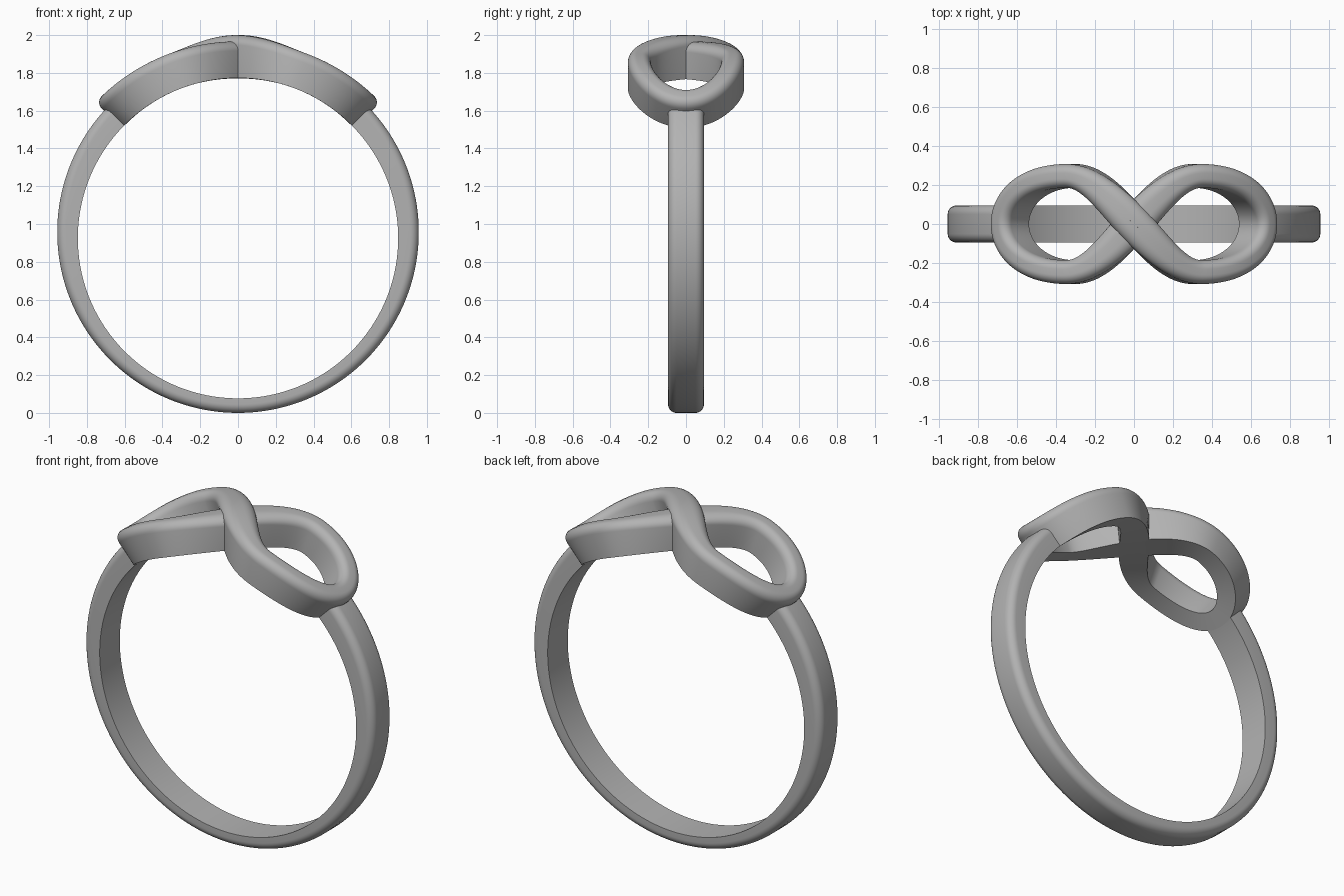
import bpy, bmesh, math
from mathutils import Vector

if "Cube" in bpy.data.objects:
    bpy.data.objects.remove(bpy.data.objects["Cube"])

CENTRE_Z, INNER = 0.925, 0.848     # finger hole
OUTER = 0.957                      # outer circle of the band, resting on z = 0

metal = bpy.data.materials.new("grey metal")
metal.use_nodes = True
grey = (0.45, 0.45, 0.45, 1)
metal.diffuse_color = grey
metal.node_tree.nodes["Principled BSDF"].inputs["Base Color"].default_value = grey


def wrap(angle, y, r):
    """Polar position around the finger hole, angle measured from the top."""
    return Vector((r * math.sin(angle), y, CENTRE_Z + r * math.cos(angle)))


def section(half, top, round_w, round_h, steps=8):
    """Flat-bottomed section with rounded upper corners: (side offset, radius)."""
    right = [(half, INNER)]
    for i in range(steps + 1):
        a = math.pi / 2 * i / steps
        right.append((half - round_w * (1 - math.cos(a)),
                      top - round_h * (1 - math.sin(a))))
    return right + [(-s, r) for s, r in reversed(right)]


def loft(name, rings, closed):
    bm = bmesh.new()
    rows = [[bm.verts.new(p) for p in ring] for ring in rings]
    n = len(rows[0])
    for i in range(len(rows) - (0 if closed else 1)):
        a, b = rows[i], rows[(i + 1) % len(rows)]
        for j in range(n):
            bm.faces.new((a[j], a[(j + 1) % n], b[(j + 1) % n], b[j]))
    if not closed:
        bm.faces.new(rows[0])
        bm.faces.new(rows[-1])
    bmesh.ops.recalc_face_normals(bm, faces=bm.faces)
    mesh = bpy.data.meshes.new(name)
    bm.to_mesh(mesh)
    bm.free()
    obj = bpy.data.objects.new(name, mesh)
    bpy.context.collection.objects.link(obj)
    mesh.materials.append(metal)
    bpy.ops.object.select_all(action='DESELECT')
    obj.select_set(True)
    bpy.context.view_layer.objects.active = obj
    bpy.ops.object.shade_smooth_by_angle(angle=math.radians(40))


# Band: open hoop, thin at the bottom, its ends buried in the knot
def band_radius(angle):
    d = OUTER - CENTRE_Z
    return d * math.cos(angle) + math.sqrt(OUTER**2 - (d * math.sin(angle))**2)


START, COUNT = 0.76, 144
rings = []
for i in range(COUNT + 1):
    a = START + (2 * math.pi - 2 * START) * i / COUNT
    rings.append([wrap(a, s, r) for s, r in section(0.095, band_radius(a), 0.045, 0.045)])
loft("band", rings, False)

# Infinity knot: a closed figure-eight strip wrapped over the top of the hoop
CREST, REACH, HEIGHT = 0.36, 0.39, 0.247


def half_lobe(steps=32):
    """Quarter of the figure eight, from the crossing to the far end."""
    inner = [(CREST * i / steps, HEIGHT * math.sin(math.pi / 2 * i / steps))
             for i in range(steps)]
    outer = [(CREST + REACH * math.sin(math.pi / 2 * i / steps),
              HEIGHT * math.cos(math.pi / 2 * i / steps)) for i in range(steps + 1)]
    return inner + outer


quarter = half_lobe()
back = [(a, -y) for a, y in reversed(quarter[1:-1])]
right = quarter + back                       # rises at the back, returns at the front
left = [(-a, y) for a, y in right]
path = right + left

rings = []
for i, (a, y) in enumerate(path):
    p, q = path[i - 1], path[(i + 1) % len(path)]
    tangent = Vector((q[0] - p[0], q[1] - p[1])).normalized()
    side = Vector((-tangent.y, tangent.x))
    near = max(0, 1 - abs(a) / CREST)        # 1 at the crossing, 0 past the crest
    near = near * near * (3 - 2 * near)
    over = a * y <= 0                        # strand that passes on top
    top = 1.042 + (0.033 * near if over else 0)
    half = 0.061 + 0.029 * near
    rings.append([wrap(a + s * side.x, y + s * side.y, r)
                  for s, r in section(half, top, 0.75 * half, 0.05)])
loft("infinity_knot", rings, True)
